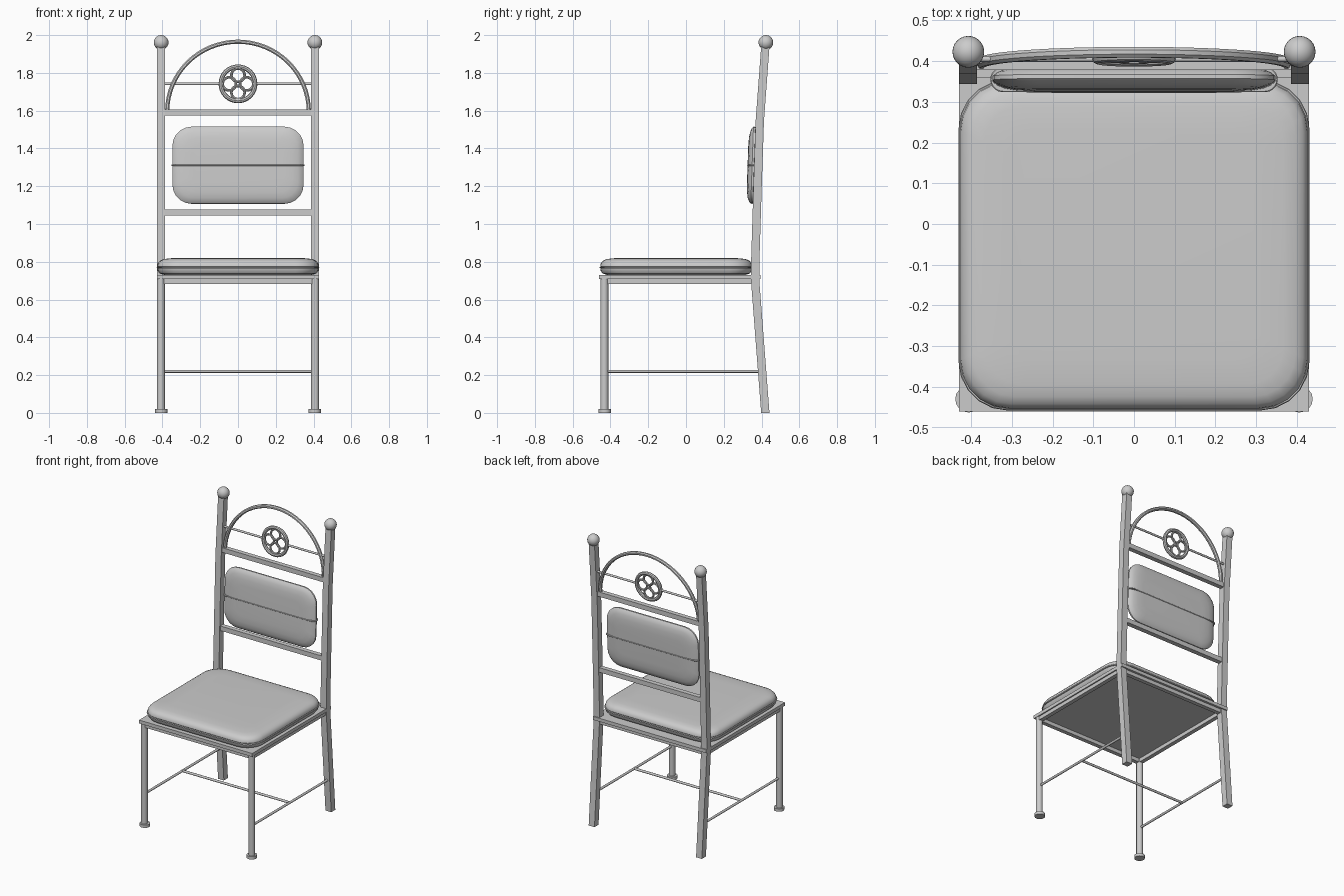
import bpy, bmesh, math
from mathutils import Vector

if "Cube" in bpy.data.objects:
    bpy.data.objects.remove(bpy.data.objects["Cube"])

grey = bpy.data.materials.new("light grey")
grey.diffuse_color = (0.6, 0.6, 0.6, 1)
grey.use_nodes = True
grey.node_tree.nodes["Principled BSDF"].inputs["Base Color"].default_value = grey.diffuse_color


def finish(obj, name, smooth=True):
    obj.name = name
    obj.data.materials.clear()
    obj.data.materials.append(grey)
    if smooth:
        bpy.ops.object.select_all(action='DESELECT')
        obj.select_set(True)
        bpy.context.view_layer.objects.active = obj
        bpy.ops.object.shade_smooth_by_angle(angle=math.radians(35))
    return obj


def from_bmesh(bm, name, smooth=True):
    bmesh.ops.recalc_face_normals(bm, faces=bm.faces)
    mesh = bpy.data.meshes.new(name)
    bm.to_mesh(mesh)
    bm.free()
    obj = bpy.data.objects.new(name, mesh)
    bpy.context.collection.objects.link(obj)
    return finish(obj, name, smooth)


def box(name, lo, hi):
    lo, hi = Vector(lo), Vector(hi)
    bpy.ops.mesh.primitive_cube_add(size=1, location=(lo + hi) / 2)
    obj = bpy.context.object
    obj.scale = hi - lo
    return finish(obj, name, False)


def rod(name, a, b, r, sides=12):
    a, b = Vector(a), Vector(b)
    bpy.ops.mesh.primitive_cylinder_add(vertices=sides, radius=r, depth=(b - a).length, location=(a + b) / 2)
    obj = bpy.context.object
    obj.rotation_euler = (b - a).to_track_quat('Z', 'Y').to_euler()
    return finish(obj, name)


def loft(name, rings, closed=False):
    """Skin a list of vertex rings, capped unless closed on itself."""
    bm = bmesh.new()
    vs = [[bm.verts.new(p) for p in ring] for ring in rings]
    n = len(vs[0])
    pairs = list(zip(vs, vs[1:])) + ([(vs[-1], vs[0])] if closed else [])
    for a, b in pairs:
        for i in range(n):
            bm.faces.new((a[i], a[(i + 1) % n], b[(i + 1) % n], b[i]))
    if not closed:
        bm.faces.new(vs[0])
        bm.faces.new(vs[-1])
    return from_bmesh(bm, name)


def rounded_rect(w, h, r, seg=5):
    """Outline of a rounded rectangle with half sizes w, h."""
    pts = []
    for k, (sx, sy) in enumerate(((1, 1), (-1, 1), (-1, -1), (1, -1))):
        for i in range(seg + 1):
            t = math.radians(90 * k + 90 * i / seg)
            pts.append((sx * (w - r) + r * math.cos(t), sy * (h - r) + r * math.sin(t)))
    return pts


def pillow(name, w, h, r, layers):
    """Stack rounded outlines; layers are (height, inset)."""
    return loft(name, [[(x, y, z) for x, y in rounded_rect(w - i, h - i, max(r - i * 0.5, 0.03))]
                       for z, i in layers])


def torus(name, loc, R, r, scale_y=1.0):
    bpy.ops.mesh.primitive_torus_add(location=loc, major_radius=R, minor_radius=r,
                                     major_segments=32, minor_segments=8,
                                     rotation=(math.radians(90) - TILT, 0, 0))
    return finish(bpy.context.object, name)


# centre line of the raked back posts: (z, y)
SPINE = [(0, 0.42), (0.70, 0.366), (0.78, 0.366), (1.2, 0.379), (1.55, 0.391), (1.94, 0.42)]
TILT = math.atan2(0.029, 0.39)


def spine_y(z):
    for (z0, y0), (z1, y1) in zip(SPINE, SPINE[1:]):
        if z <= z1:
            return y0 + (y1 - y0) * (z - z0) / (z1 - z0)
    return SPINE[-1][1] + (z - 1.94) * math.tan(TILT)


for side, s in (("left", -1), ("right", 1)):
    # back post with ball finial
    hw = 0.022
    loft(side + "_back_post", [[(s * 0.408 + dx, y + dy, z) for dx, dy in
                               ((-hw, -hw), (hw, -hw), (hw, hw), (-hw, hw))] for z, y in SPINE])
    bpy.ops.mesh.primitive_uv_sphere_add(segments=24, ring_count=14, radius=0.039,
                                         location=(s * 0.407, 0.423, 1.961))
    finish(bpy.context.object, side + "_finial")
    # front leg and foot
    rod(side + "_front_leg", (s * 0.408, -0.432, 0), (s * 0.408, -0.432, 0.71), 0.021, 16)
    rod(side + "_foot", (s * 0.406, -0.43, 0), (s * 0.406, -0.43, 0.02), 0.033, 16)
    # side stretcher and seat rail
    rod(side + "_stretcher", (s * 0.408, -0.43, 0.22), (s * 0.408, spine_y(0.22), 0.22), 0.008)
    box(side + "_seat_rail", (s * 0.408 - 0.014, -0.43, 0.683), (s * 0.408 + 0.014, 0.366, 0.71))

rod("cross_stretcher", (-0.408, -0.02, 0.22), (0.408, -0.02, 0.22), 0.008)
box("front_seat_rail", (-0.4, -0.446, 0.683), (0.4, -0.418, 0.71))
box("back_seat_rail", (-0.4, 0.352, 0.683), (0.4, 0.380, 0.71))
box("seat_board", (-0.43, -0.46, 0.708), (0.43, 0.395, 0.731))

# back rails
for name, z in (("lower_back_rail", 1.06), ("upper_back_rail", 1.59)):
    y = spine_y(z)
    box(name, (-0.39, y - 0.016, z - 0.016), (0.39, y + 0.016, z + 0.016))

# arch on top of the back
arch = []
for i in range(33):
    t = math.pi * i / 32
    ring = []
    for k in range(8):
        a = math.tau * (k + 0.5) / 8
        R = 0.375 + 0.012 * math.cos(a)
        z = 1.595 + (R - 0.005) * math.sin(t)
        ring.append((R * math.cos(t), spine_y(z) + 0.014 * math.sin(a), z))
    arch.append(ring)
loft("arch", arch)

# pierced rosette and its bar
zc = 1.742
yc = spine_y(zc)
torus("rosette_rim", (0, yc, zc), 0.091, 0.012)
for k in range(4):
    a = k * math.pi / 2
    z = zc + 0.046 * math.sin(a)
    torus("rosette_petal", (0.046 * math.cos(a), spine_y(z), z), 0.035, 0.007)
for s in (-1, 1):
    rod("rosette_bar", (s * 0.09, yc, zc), (s * 0.395, yc, zc), 0.007)

# seat cushion with piping
seat = pillow("seat_cushion", 0.427, 0.402, 0.12,
              [(0.731, 0.035), (0.738, 0.012), (0.752, 0.002), (0.764, 0.0), (0.770, 0.005),
               (0.776, 0.0), (0.79, 0.002), (0.804, 0.012), (0.813, 0.03), (0.818, 0.06),
               (0.821, 0.12)])
seat.location.y = -0.052
seam = pillow("seat_piping", 0.431, 0.406, 0.12, [(0.767, 0.002), (0.770, 0), (0.773, 0.002)])
seam.location.y = -0.052

# back cushion, standing upright and leaning with the posts
half = [(0.029, 0.1), (0.027, 0.06), (0.022, 0.03), (0.014, 0.01), (0.005, 0.0)]
lean = (math.radians(90) - 0.035, 0, 0)
back = pillow("back_cushion", 0.347, 0.204, 0.1, [(-z, i) for z, i in half] + [(z, i) for z, i in half[::-1]])
back.rotation_euler = lean
back.location = (0, 0.355, 1.311)
seam = pillow("back_cushion_piping", 0.353, 0.031, 0.02,
              [(-0.003, 0.002), (-0.001, 0), (0.001, 0), (0.003, 0.002)])
seam.location = (0, 0.355, 1.311)
